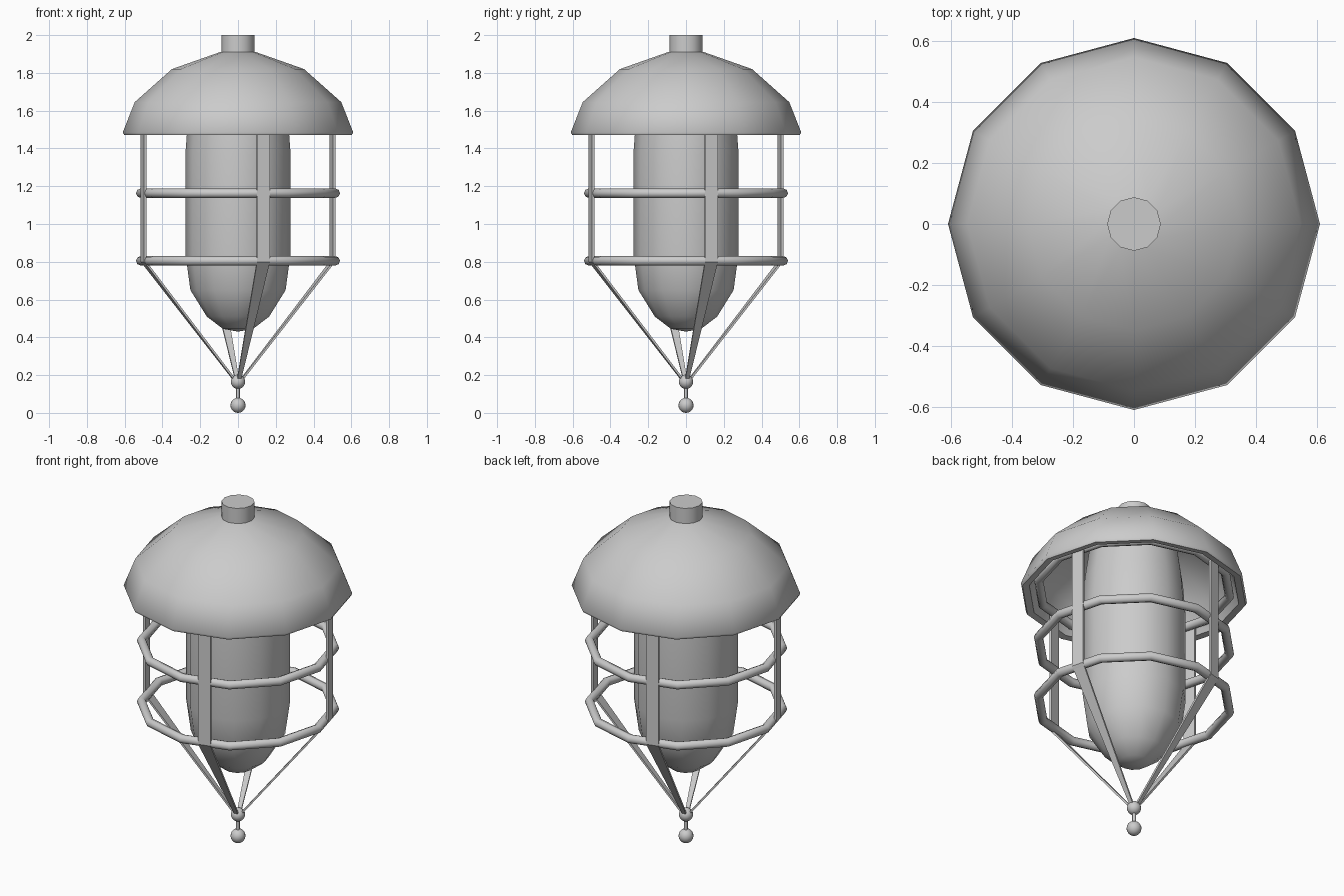
import bpy, bmesh, math
from mathutils import Vector

if "Cube" in bpy.data.objects:
    bpy.data.objects.remove(bpy.data.objects["Cube"])

SIDES = 12


def finish(name, bm, angle=50):
    bmesh.ops.recalc_face_normals(bm, faces=bm.faces)
    me = bpy.data.meshes.new(name)
    bm.to_mesh(me)
    bm.free()
    ob = bpy.data.objects.new(name, me)
    bpy.context.collection.objects.link(ob)
    bpy.ops.object.select_all(action='DESELECT')
    ob.select_set(True)
    bpy.context.view_layer.objects.active = ob
    bpy.ops.object.shade_smooth_by_angle(angle=math.radians(angle))
    return ob


def lathe(name, profile, n=SIDES, closed=False, angle=50):
    """Spin an (r, z) profile around the z axis."""
    bm = bmesh.new()
    rows = []
    for r, z in profile:
        if r < 1e-6:
            rows.append([bm.verts.new((0, 0, z))] * n)
        else:
            rows.append([bm.verts.new((r * math.cos(math.tau * i / n),
                                       r * math.sin(math.tau * i / n), z)) for i in range(n)])
    pairs = list(zip(rows, rows[1:]))
    if closed:
        pairs.append((rows[-1], rows[0]))
    for a, b in pairs:
        for i in range(n):
            j = (i + 1) % n
            quad = list(dict.fromkeys([a[i], a[j], b[j], b[i]]))
            if len(quad) > 2:
                bm.faces.new(quad)
    return finish(name, bm, angle)


def ring(name, radius, tube, z):
    prof = [(radius + tube * math.cos(math.tau * k / 8),
             z + tube * math.sin(math.tau * k / 8)) for k in range(8)]
    return lathe(name, prof, closed=True)


def strap(name, angle):
    """Flat cage bar that folds in and tapers to the bottom knob."""
    out = Vector((math.cos(angle), math.sin(angle), 0))
    side = Vector((-out.y, out.x, 0))
    bm = bmesh.new()
    rows = []
    for r, z, w, t in [(0.517, 1.53, 0.035, 0.007), (0.517, 0.80, 0.035, 0.007),
                       (0.015, 0.17, 0.01, 0.007)]:
        c = out * r + Vector((0, 0, z))
        rows.append([bm.verts.new(c + side * w * a + out * t * b)
                     for a, b in ((-1, -1), (1, -1), (1, 1), (-1, 1))])
    for a, b in zip(rows, rows[1:]):
        for i in range(4):
            j = (i + 1) % 4
            bm.faces.new([a[i], a[j], b[j], b[i]])
    bm.faces.new(rows[0])
    bm.faces.new(rows[-1])
    return finish(name, bm, 30)


def ball(name, z, r):
    bm = bmesh.new()
    bmesh.ops.create_uvsphere(bm, u_segments=16, v_segments=10, radius=r)
    bmesh.ops.translate(bm, verts=bm.verts, vec=(0, 0, z))
    return finish(name, bm)


# Hollow domed shade with a thin lip
lathe("shade", [(0, 1.92), (0.095, 1.91), (0.35, 1.82), (0.547, 1.645), (0.61, 1.485),
                (0.602, 1.47), (0.565, 1.475), (0.51, 1.63), (0.32, 1.79), (0, 1.87)])

# Mounting cap
lathe("top_cap", [(0, 1.89), (0.088, 1.89), (0.088, 2.0), (0, 2.0)])

# Glass globe
lathe("glass", [(0, 1.84), (0.23, 1.80), (0.265, 1.55), (0.278, 1.38), (0.278, 0.84), (0.252, 0.65),
                (0.165, 0.51), (0.08, 0.445), (0, 0.43)])

# Cage rings
for label, z in (("upper", 1.515), ("middle", 1.163), ("lower", 0.805)):
    ring(label + "_cage_ring", 0.515, 0.025, z)

# Cage straps
for k in range(4):
    strap(f"cage_strap_{k + 1}", math.radians(15 + 90 * k))

# Bottom finial
ball("strap_knob", 0.165, 0.038)
ball("finial_ball", 0.04, 0.04)
lathe("finial_rod", [(0, 0.05), (0.01, 0.05), (0.01, 0.16), (0, 0.16)], 8)
